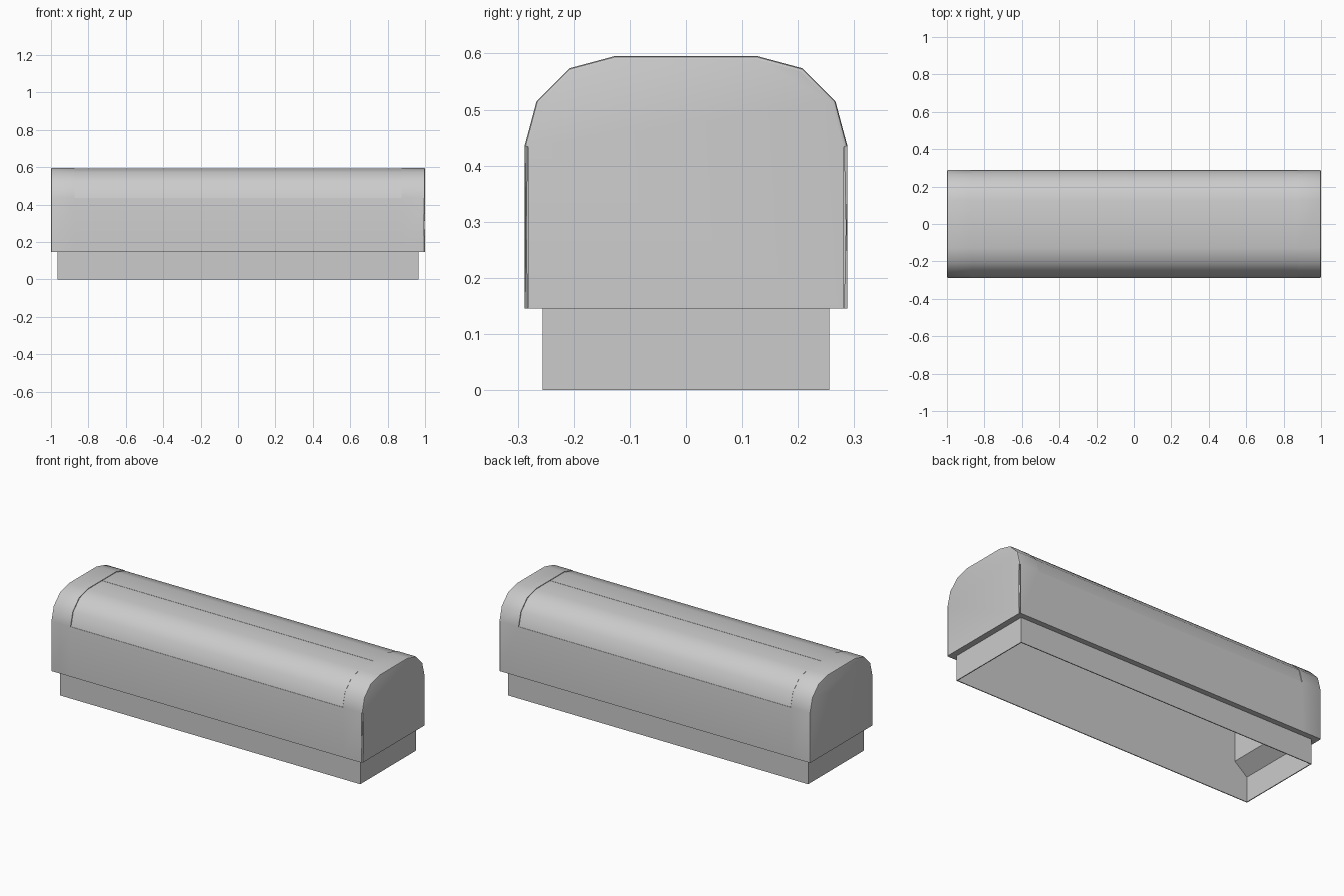
import bpy, bmesh, math

if "Cube" in bpy.data.objects:
    bpy.data.objects.remove(bpy.data.objects["Cube"])

HW, R, TOP = 0.288, 0.16, 0.595      # half width, roof corner radius, height
FLOOR, SILL = 0.145, 0.435           # bottom of the body, lower edge of the lid
XS = [-1, -0.875, 0.875, 1]          # end caps lie outside +-0.875


def arc(off=0.0):
    """Rounded corner on the +y side, from the sill up to the roof."""
    r = R - off
    return [(HW - R + r * math.cos(math.radians(a)),
             TOP - R + r * math.sin(math.radians(a))) for a in (0, 30, 60, 90)]


def finish(bm, name):
    bmesh.ops.recalc_face_normals(bm, faces=bm.faces)
    me = bpy.data.meshes.new(name)
    bm.to_mesh(me)
    bm.free()
    ob = bpy.data.objects.new(name, me)
    bpy.context.collection.objects.link(ob)
    bpy.ops.object.select_all(action='DESELECT')
    ob.select_set(True)
    bpy.context.view_layer.objects.active = ob
    bpy.ops.object.shade_smooth_by_angle(angle=math.radians(40))
    return ob


def ring(bm, x, y, z):
    return [bm.verts.new(p) for p in ((-x, -y, z), (x, -y, z), (x, y, z), (-x, y, z))]


# housing: outer walls and end caps, open along the roof
half = [(HW, FLOOR)] + arc()
profile = [(-y, z) for y, z in half] + half[::-1]
bm = bmesh.new()
sec = [[bm.verts.new((x, y, z)) for y, z in profile] for x in XS]
n = len(profile)
for i in range(3):
    for j in range(n - 1):
        if i == 1 and 0 < j < n - 2:
            continue
        bm.faces.new((sec[i][j], sec[i + 1][j], sec[i + 1][j + 1], sec[i][j + 1]))
bm.faces.new(sec[0])
bm.faces.new(sec[3])

# narrower skirt and hollow inside
rings = [ring(bm, *p) for p in ((0.965, 0.256, FLOOR), (0.965, 0.256, 0),
                                (0.960, 0.251, 0), (0.960, 0.251, FLOOR),
                                (0.875, 0.244, 0.205), (0.875, 0.244, SILL))]
for a, b in zip(rings, rings[1:]):
    for k in range(4):
        m = (k + 1) % 4
        bm.faces.new((a[k], a[m], b[m], b[k]))

# underside step between housing and skirt
s, t = rings[0], rings[-1]
bm.faces.new([c[0] for c in sec] + [s[1], s[0]])
bm.faces.new([c[-1] for c in sec] + [s[2], s[3]])
bm.faces.new((sec[0][0], sec[0][-1], s[3], s[0]))
bm.faces.new((sec[3][0], sec[3][-1], s[2], s[1]))

# sills and inner faces of the end caps
bm.faces.new((sec[1][1], sec[2][1], t[1], t[0]))
bm.faces.new((sec[1][-2], sec[2][-2], t[2], t[3]))
bm.faces.new(sec[1][1:-1] + [t[3], t[0]])
bm.faces.new(sec[2][1:-1] + [t[2], t[1]])

# soften the outer rim of the end caps
rim = [e for e in bm.edges if all(abs(v.co.x) > 0.99 for v in e.verts)
       and max(v.co.z for v in e.verts) > 0.2]
bmesh.ops.bevel(bm, geom=rim, offset=0.006, segments=2, profile=0.5, affect='EDGES')
finish(bm, "housing")

# two curved lid flaps meeting along the middle
for side, name in ((-1, "front_lid_flap"), (1, "back_lid_flap")):
    outer = arc(0.002) + [(0.001, TOP - 0.002)]
    inner = arc(0.022) + [(0.001, TOP - 0.022)]
    bm = bmesh.new()
    ends = [[bm.verts.new((x, side * y, z)) for y, z in outer + inner[::-1]]
            for x in (-0.873, 0.873)]
    a, b = ends
    for k in range(len(a)):
        m = (k + 1) % len(a)
        bm.faces.new((a[k], a[m], b[m], b[k]))
    bm.faces.new(a)
    bm.faces.new(b)
    finish(bm, name)
